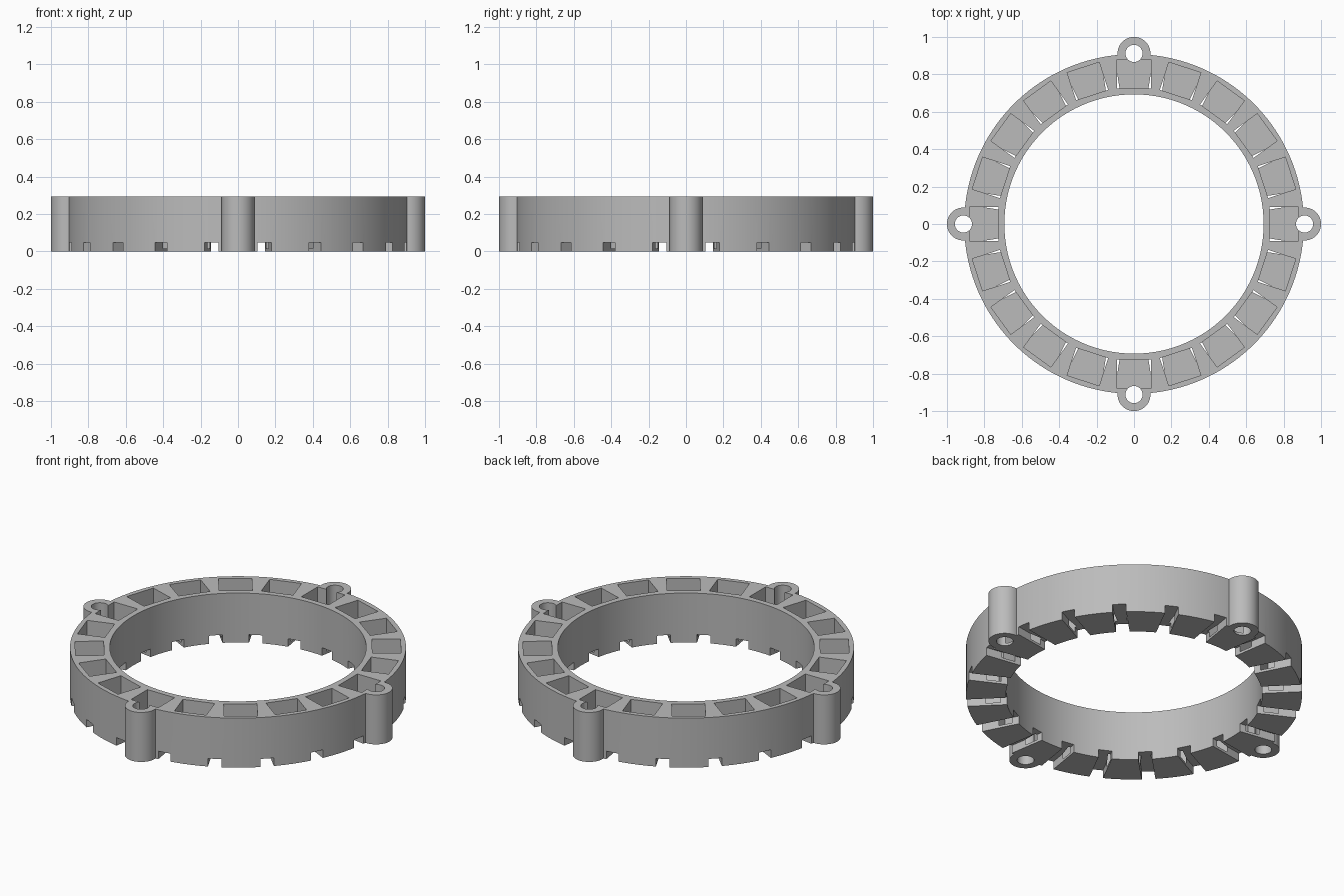
import bpy, bmesh, math
from mathutils import Matrix

HEIGHT, OUTER, INNER = 0.295, 0.908, 0.693
BOSS_AT, BOSS_R, HOLE_R = 0.912, 0.088, 0.046
POCKETS = 20
STEP = math.tau / POCKETS

if "Cube" in bpy.data.objects:
    bpy.data.objects.remove(bpy.data.objects["Cube"], do_unlink=True)

grey = bpy.data.materials.new("plain grey")
grey.use_nodes = True
colour = (0.5, 0.5, 0.5, 1)
grey.diffuse_color = colour
grey.node_tree.nodes["Principled BSDF"].inputs["Base Color"].default_value = colour


def add_object(name, bm):
    mesh = bpy.data.meshes.new(name)
    bmesh.ops.recalc_face_normals(bm, faces=bm.faces)
    bm.to_mesh(mesh)
    bm.free()
    mesh.materials.append(grey)
    obj = bpy.data.objects.new(name, mesh)
    bpy.context.collection.objects.link(obj)
    return obj


def boxes(name, r0, r1, width, z0, z1, offset):
    """Boxes repeated around the ring, pointing outward."""
    bm = bmesh.new()
    for i in range(POCKETS):
        m = (Matrix.Rotation((i + offset) * STEP, 4, 'Z')
             @ Matrix.Translation(((r0 + r1) / 2, 0, (z0 + z1) / 2))
             @ Matrix.Diagonal((r1 - r0, width, z1 - z0, 1)))
        bmesh.ops.create_cube(bm, size=1, matrix=m)
    return add_object(name, bm)


def cylinders(name, radius, z0, z1, segments, count=4, at=BOSS_AT):
    """Upright cylinders spaced evenly around the centre."""
    bm = bmesh.new()
    for i in range(count):
        m = (Matrix.Rotation(i * math.tau / count, 4, 'Z')
             @ Matrix.Translation((at, 0, (z0 + z1) / 2)))
        bmesh.ops.create_cone(bm, cap_ends=True, segments=segments, radius1=radius,
                              radius2=radius, depth=z1 - z0, matrix=m)
    return add_object(name, bm)


def combine(target, tool, operation):
    mod = target.modifiers.new(tool.name, 'BOOLEAN')
    mod.object, mod.operation, mod.solver = tool, operation, 'EXACT'
    bpy.context.view_layer.objects.active = target
    bpy.ops.object.modifier_apply(modifier=mod.name)
    bpy.data.objects.remove(tool, do_unlink=True)


# Ring body with four screw bosses
ring = cylinders("pocketed_ring", OUTER, 0, HEIGHT, 160, 1, 0)
combine(ring, cylinders("bosses", BOSS_R, 0, HEIGHT, 48), 'UNION')
combine(ring, cylinders("bore", INNER, -0.1, HEIGHT + 0.1, 160, 1, 0), 'DIFFERENCE')

# Rectangular pockets open at the top, with a thin floor
combine(ring, boxes("pockets", 0.725, 0.88, 0.18, 0.015, HEIGHT + 0.1, 0), 'DIFFERENCE')

# Radial notches under the walls between pockets
combine(ring, boxes("notches", 0.6, 1.0, 0.074, -0.1, 0.048, 0.5), 'DIFFERENCE')

# Screw holes through the bosses
combine(ring, cylinders("screw_holes", HOLE_R, -0.1, HEIGHT + 0.1, 32), 'DIFFERENCE')

# Smooth curved walls, crisp edges
bpy.ops.object.select_all(action='DESELECT')
ring.select_set(True)
bpy.context.view_layer.objects.active = ring
bpy.ops.object.shade_smooth_by_angle(angle=math.radians(25))
